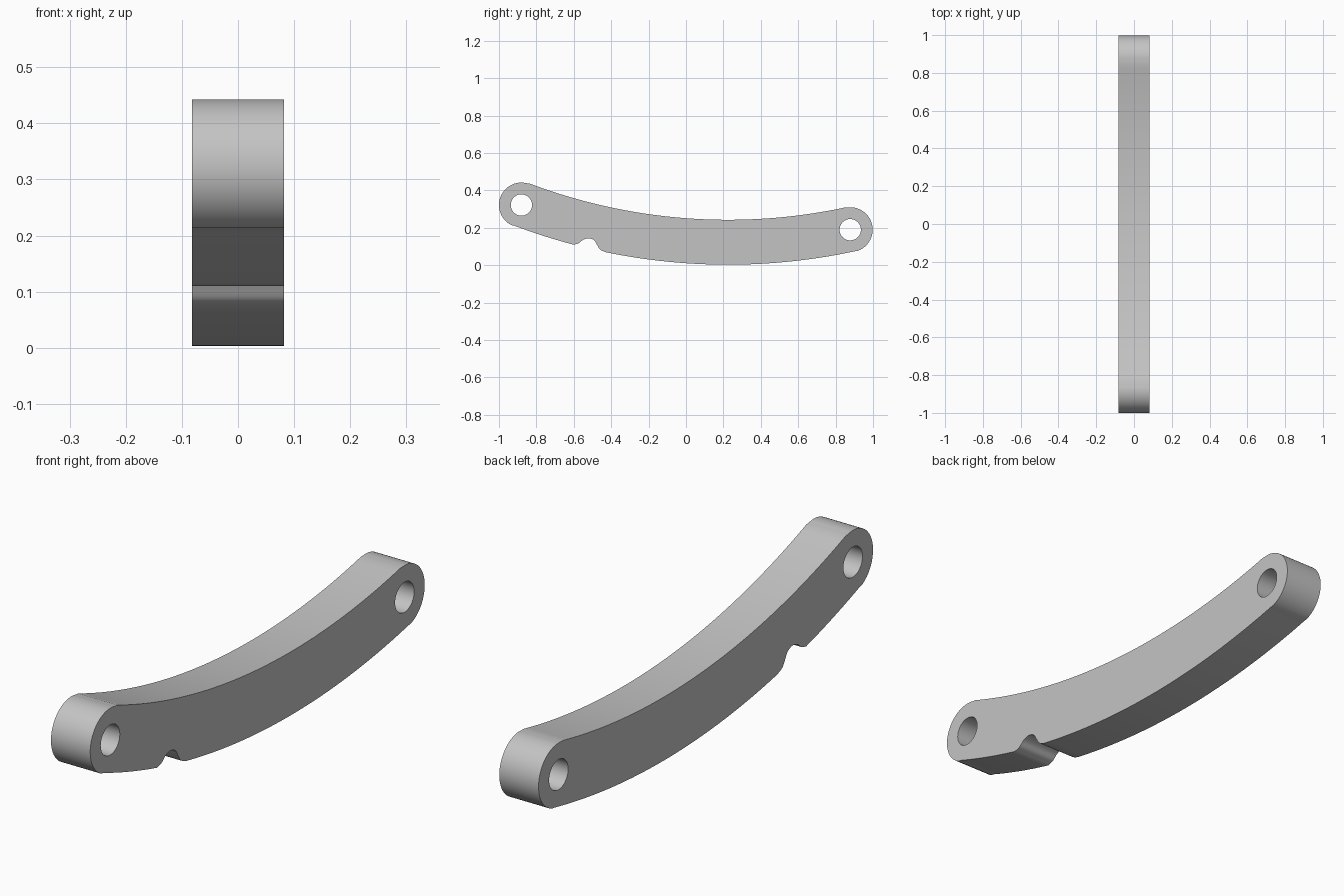
import bpy, bmesh
from math import sin, cos, asin, atan2, pi, radians
from mathutils import Vector

cube = bpy.data.objects.get("Cube")
if cube:
    bpy.data.objects.remove(cube, do_unlink=True)

# Main dimensions; the profile lies in the y-z plane
ARC_Y, ARC_Z, ARC_R = 0.225, 3.243, 3.12   # centre and radius of the mid-line
HALF_H, HALF_W, HOLE_R = 0.12, 0.082, 0.057
FRONT, BACK = (-0.88, 0.322), (0.878, 0.19)  # pivot centres


def arc(cy, cz, r, start, end, steps):
    """Points on an arc; angles are counter-clockwise from +y."""
    return [(cy + r * cos(start + (end - start) * i / steps),
             cz + r * sin(start + (end - start) * i / steps)) for i in range(steps + 1)]


def smooth_path(pts, steps=5):
    """Catmull-Rom curve through the points."""
    v = [Vector(p) for p in [pts[0]] + pts + [pts[-1]]]
    out = []
    for a, b, c, d in zip(v, v[1:], v[2:], v[3:]):
        for i in range(steps):
            t = i / steps
            out.append(tuple(b + (c - a) * (t / 2) + (2 * a - 5 * b + 4 * c - d) * (t * t / 2)
                             + (3 * b - a - 3 * c + d) * (t ** 3 / 2)))
    return out + [pts[-1]]


def angle_of(p):
    return atan2(p[1] - ARC_Z, p[0] - ARC_Y)


def angle_at(y, r):
    return -pi / 2 + asin((y - ARC_Y) / r)


front_a, back_a = angle_of(FRONT), angle_of(BACK)
outer, inner = ARC_R + HALF_H, ARC_R - HALF_H

# Outline: lower edge with the notch, rounded back, upper edge, rounded front
notch_front, notch_back = angle_at(-0.6, outer), angle_at(-0.43, outer)
lower_front = arc(ARC_Y, ARC_Z, outer, front_a, notch_front, 12)
lower_back = arc(ARC_Y, ARC_Z, outer, notch_back, back_a, 40)
notch = smooth_path([lower_front[-1], (-0.573, 0.118), (-0.55, 0.136), (-0.52, 0.144),
                     (-0.491, 0.133), (-0.475, 0.108), (-0.459, 0.084), lower_back[0]])
outline = (lower_front[:-1] + notch + lower_back[1:]
           + arc(*BACK, HALF_H, back_a, back_a + pi, 32)[1:-1]
           + arc(ARC_Y, ARC_Z, inner, back_a, front_a, 56)
           + arc(*FRONT, HALF_H, front_a + pi, front_a + 2 * pi, 32)[1:-1])
holes = [arc(*c, HOLE_R, 0, 2 * pi, 40)[:-1] for c in (FRONT, BACK)]

# Fill the profile around the pivot holes and extrude it to full width
bm = bmesh.new()
edges = []
for loop in [outline] + holes:
    vs = [bm.verts.new((-HALF_W, y, z)) for y, z in loop]
    edges += [bm.edges.new((a, b)) for a, b in zip(vs, vs[1:] + vs[:1])]
bmesh.ops.triangle_fill(bm, edges=edges, use_beauty=True, normal=(-1, 0, 0))
ext = bmesh.ops.extrude_face_region(bm, geom=bm.faces[:], use_keep_orig=True)
new_verts = [g for g in ext["geom"] if isinstance(g, bmesh.types.BMVert)]
bmesh.ops.translate(bm, verts=new_verts, vec=(2 * HALF_W, 0, 0))
bmesh.ops.recalc_face_normals(bm, faces=bm.faces[:])

mesh = bpy.data.meshes.new("curved_link")
bm.to_mesh(mesh)
bm.free()
link = bpy.data.objects.new("curved_link", mesh)
bpy.context.collection.objects.link(link)

# Plain grey finish
grey = bpy.data.materials.new("plain_grey")
grey.use_nodes = True
colour = (0.55, 0.55, 0.55, 1)
grey.diffuse_color = colour
grey.node_tree.nodes["Principled BSDF"].inputs["Base Color"].default_value = colour
mesh.materials.append(grey)

# Smooth curved walls, crisp side edges
bpy.ops.object.select_all(action="DESELECT")
link.select_set(True)
bpy.context.view_layer.objects.active = link
bpy.ops.object.shade_smooth_by_angle(angle=radians(30))
